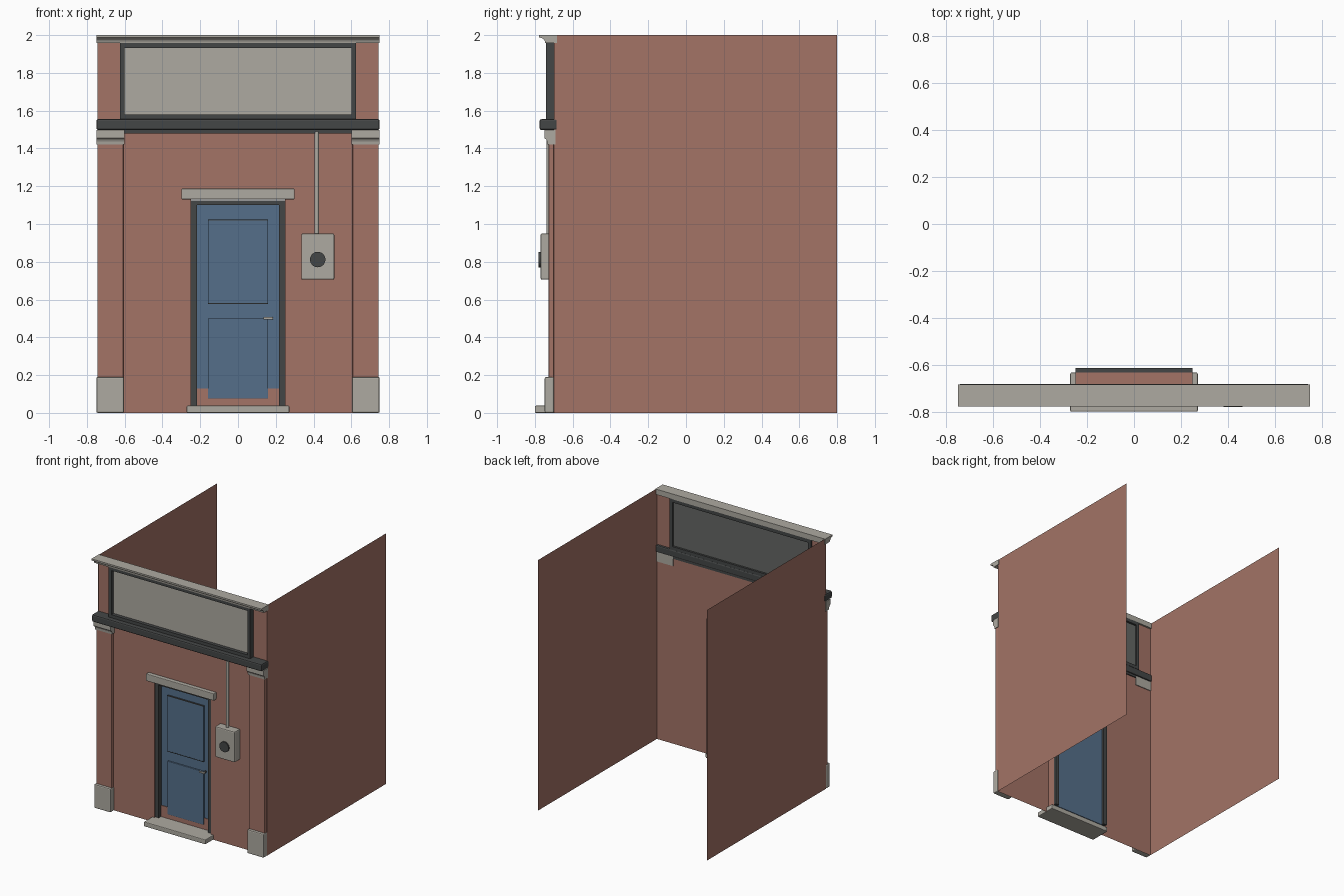
import bpy, bmesh, math
from mathutils import Matrix

if "Cube" in bpy.data.objects:
    bpy.data.objects.remove(bpy.data.objects["Cube"])


def material(name, rgb):
    m = bpy.data.materials.new(name)
    lin = [((c / 255 + 0.055) / 1.055) ** 2.4 for c in rgb]
    m.diffuse_color = (*lin, 1)
    m.use_nodes = True
    m.node_tree.nodes["Principled BSDF"].inputs["Base Color"].default_value = m.diffuse_color
    return m


BRICK = material("brick red", (163, 115, 102))
STONE = material("pale stone", (174, 170, 161))
DARK = material("dark metal", (68, 70, 70))
BLUE = material("door blue", (85, 111, 138))
GREY = material("backing grey", (100, 103, 100))


def finish(name, bm, mat, bevel=0.0):
    mesh = bpy.data.meshes.new(name)
    bm.to_mesh(mesh)
    bm.free()
    mesh.materials.append(mat)
    ob = bpy.data.objects.new(name, mesh)
    bpy.context.collection.objects.link(ob)
    if bevel:
        mod = ob.modifiers.new("bevel", 'BEVEL')
        mod.width, mod.segments = bevel, 2
    return ob


def box(name, x, y, z, mat, bevel=0.0):
    """Box from (min, max) pairs."""
    bm = bmesh.new()
    size = [b - a for a, b in (x, y, z)]
    mid = [(a + b) / 2 for a, b in (x, y, z)]
    bmesh.ops.create_cube(bm, size=1, matrix=Matrix.Translation(mid) @ Matrix.Diagonal((*size, 1)))
    return finish(name, bm, mat, bevel)


def sheet(name, corners, mat):
    bm = bmesh.new()
    bm.faces.new([bm.verts.new(c) for c in corners])
    return finish(name, bm, mat)


def front_sheet(name, x, y, z, mat):
    return sheet(name, [(x[0], y, z[0]), (x[1], y, z[0]), (x[1], y, z[1]), (x[0], y, z[1])], mat)


def moulding(name, x, profile, mat):
    """Extrude a (y, z) profile along x."""
    bm = bmesh.new()
    f = bm.faces.new([bm.verts.new((x[0], py, pz)) for py, pz in profile])
    out = bmesh.ops.extrude_face_region(bm, geom=[f])
    verts = [v for v in out["geom"] if isinstance(v, bmesh.types.BMVert)]
    bmesh.ops.translate(bm, verts=verts, vec=(x[1] - x[0], 0, 0))
    bmesh.ops.recalc_face_normals(bm, faces=bm.faces)
    return finish(name, bm, mat)


def rod(name, centre, r, depth, axis, mat, sides):
    bm = bmesh.new()
    rot = Matrix.Rotation(math.pi / 2, 4, 'X') if axis == 'Y' else Matrix()
    bmesh.ops.create_cone(bm, cap_ends=True, segments=sides, radius1=r, radius2=r, depth=depth,
                          matrix=Matrix.Translation(centre) @ rot)
    for f in bm.faces:
        f.smooth = len(f.verts) == 4
    for e in bm.edges:
        e.smooth = all(f.smooth for f in e.link_faces)
    return finish(name, bm, mat)


def span(s, a, b):
    return tuple(sorted((s * a, s * b)))


W = -0.698          # wall plane
BACK = -0.633       # back of the door recess

# Front wall sheet, with openings for the door and the sign
bm = bmesh.new()
xs = [-0.745, -0.61, -0.25, 0.25, 0.61, 0.745]
zs = [0, 1.13, 1.565, 1.945, 2.0]
grid = [[bm.verts.new((x, W, z)) for z in zs] for x in xs]
for i in range(5):
    for j in range(4):
        if (i == 2 and j == 0) or (1 <= i <= 3 and j == 2):
            continue
        bm.faces.new((grid[i][j], grid[i + 1][j], grid[i + 1][j + 1], grid[i][j + 1]))
finish("front_wall", bm, BRICK)

for s, side in ((-1, "left"), (1, "right")):
    # Side walls
    x = s * 0.746
    pts = [(x, W, 0), (x, 0.8, 0), (x, 0.8, 2), (x, W, 2)]
    sheet(side + "_side_wall", pts if s > 0 else pts[::-1], BRICK)
    # Pilasters with plinth and capital
    box(side + "_pilaster", span(s, 0.607, 0.745), (-0.727, W - 0.001), (0.18, 1.43), BRICK, 0.004)
    box(side + "_plinth", span(s, 0.603, 0.75), (-0.748, W - 0.001), (0, 0.19), STONE, 0.008)
    moulding(side + "_capital", span(s, 0.60, 0.75),
             [(-0.692, 1.42), (-0.733, 1.42), (-0.735, 1.437), (-0.74, 1.447), (-0.75, 1.455),
              (-0.75, 1.497), (-0.692, 1.497)], STONE)
    # Door recess reveals and jambs
    x = s * 0.25
    sheet(side + "_door_reveal", [(x, W, 0), (x, BACK, 0), (x, BACK, 1.13), (x, W, 1.13)], BRICK)
    box(side + "_door_jamb", span(s, 0.218, 0.249), (-0.69, -0.614), (0.04, 1.125), DARK)
    # Sign frame uprights
    box(side + "_sign_frame", span(s, 0.60, 0.625), (-0.74, -0.684), (1.553, 1.96), DARK)

# Cornice with a curved underside
cove = [(-0.745 - 0.032 * (1 - math.cos(t * math.pi / 10)),
         1.957 + 0.03 * math.sin(t * math.pi / 10)) for t in range(6)]
moulding("cornice", (-0.75, 0.75),
         [(-0.684, 1.957)] + cove + [(-0.777, 2.0), (-0.684, 2.0)], STONE)

# Dark beam and the thin strip beneath it
box("beam", (-0.75, 0.75), (-0.775, -0.682), (1.497, 1.555), DARK, 0.01)
box("beam_strip", (-0.60, 0.60), (-0.735, -0.69), (1.48, 1.498), DARK)

# Sign panel, frame rails and backing
box("sign_top_rail", (-0.61, 0.61), (-0.74, -0.684), (1.932, 1.96), DARK)
box("sign_bottom_rail", (-0.61, 0.61), (-0.74, -0.684), (1.553, 1.58), DARK)
front_sheet("sign_panel", (-0.602, 0.602), -0.712, (1.575, 1.937), STONE)
box("sign_backing", (-0.602, 0.602), (-0.709, -0.70), (1.575, 1.937), GREY)

# Door recess ceiling, lintel, top rail and step
sheet("recess_ceiling", [(-0.25, W, 1.13), (0.25, W, 1.13), (0.25, BACK, 1.13), (-0.25, BACK, 1.13)], BRICK)
box("lintel", (-0.30, 0.30), (-0.735, W - 0.001), (1.13, 1.187), STONE, 0.005)
box("door_top_rail", (-0.22, 0.22), (-0.69, -0.614), (1.10, 1.125), DARK)
box("door_step", (-0.272, 0.272), (-0.80, -0.633), (0, 0.038), STONE, 0.006)

# Door leaf, brick kick strip, raised panels and handle
box("door_leaf", (-0.219, 0.219), (-0.652, -0.632), (0.038, 1.10), BLUE)
box("kick_strip", (-0.219, 0.219), (-0.657, -0.6515), (0.038, 0.128), BRICK)
for name, z in (("upper", (0.58, 1.022)), ("lower", (0.075, 0.50))):
    box(name + "_door_panel", (-0.16, 0.16), (-0.664, -0.651), z, BLUE, 0.003)
box("panel_top_line", (-0.16, 0.16), (-0.6645, -0.651), (1.019, 1.024), DARK)
box("panel_bottom_line", (-0.16, 0.16), (-0.6645, -0.651), (0.577, 0.582), DARK)
box("door_handle", (0.135, 0.185), (-0.685, -0.675), (0.494, 0.508), STONE, 0.003)
box("handle_stem", (0.168, 0.18), (-0.676, -0.651), (0.495, 0.507), DARK)

# Meter box with dial and conduit
box("meter_box", (0.335, 0.51), (-0.77, W - 0.001), (0.705, 0.95), STONE, 0.008)
rod("meter_dial", (0.422, -0.77, 0.812), 0.041, 0.02, 'Y', DARK, 24)
rod("conduit", (0.417, -0.727, 1.217), 0.012, 0.54, 'Z', STONE, 12)
